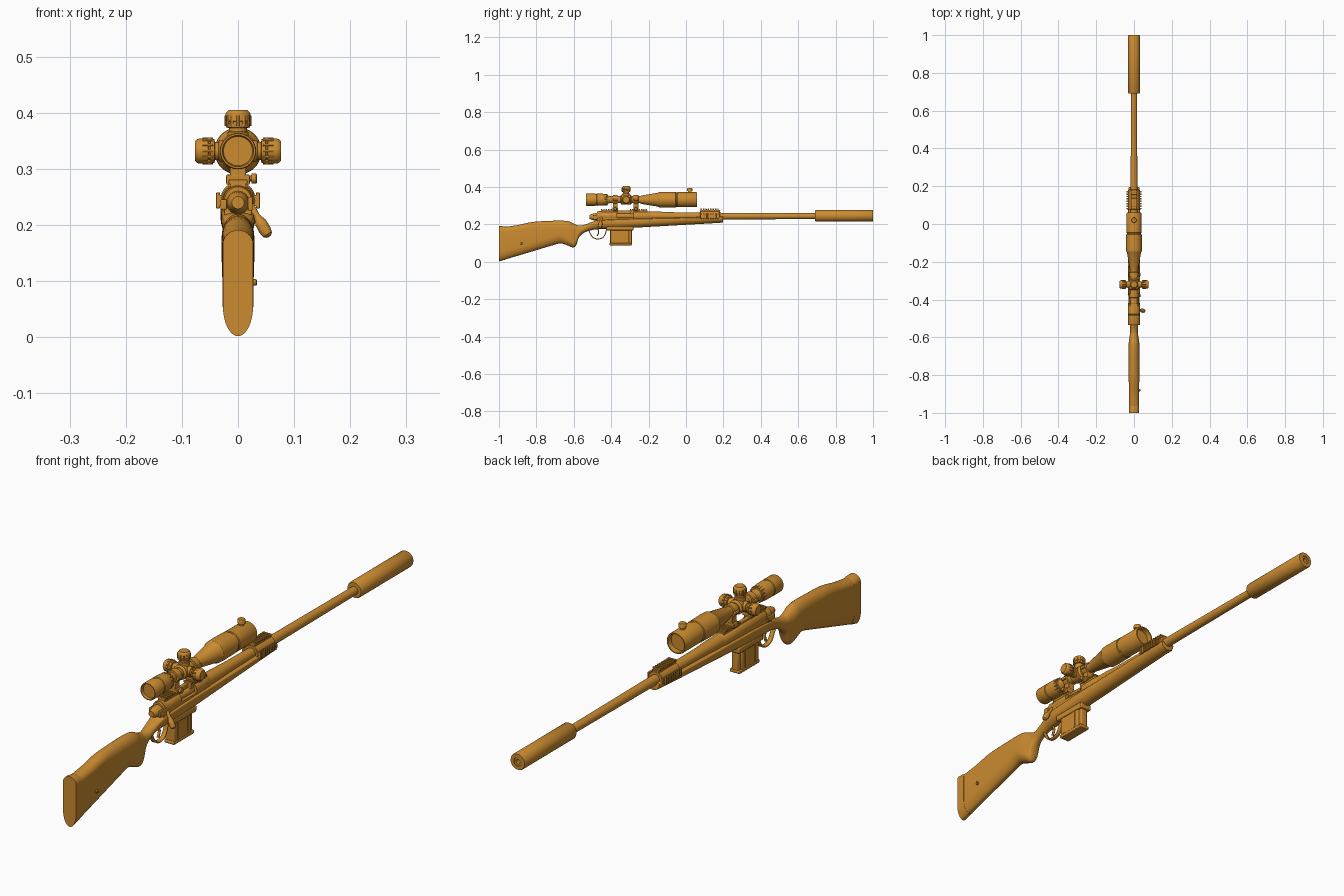
import bpy, bmesh, math
from mathutils import Vector

if "Cube" in bpy.data.objects:
    bpy.data.objects.remove(bpy.data.objects["Cube"])

mat = bpy.data.materials.new("ochre")
mat.diffuse_color = (0.6, 0.26, 0.03, 1)
mat.use_nodes = True
mat.node_tree.nodes["Principled BSDF"].inputs["Base Color"].default_value = mat.diffuse_color


def finish(name, bm):
    bmesh.ops.remove_doubles(bm, verts=bm.verts, dist=1e-5)
    bmesh.ops.recalc_face_normals(bm, faces=bm.faces)
    me = bpy.data.meshes.new(name)
    bm.to_mesh(me)
    bm.free()
    me.materials.append(mat)
    ob = bpy.data.objects.new(name, me)
    bpy.context.collection.objects.link(ob)
    return ob


def skin_rings(name, rings, caps=True):
    bm = bmesh.new()
    vs = [[bm.verts.new(p) for p in r] for r in rings]
    n = len(vs[0])
    for a, b in zip(vs, vs[1:]):
        for i in range(n):
            j = (i + 1) % n
            bm.faces.new((a[i], a[j], b[j], b[i]))
    if caps:
        bm.faces.new(vs[0])
        bm.faces.new(vs[-1])
    return finish(name, bm)


def lathe(name, origin, axis, prof, n=32):
    """Revolve (distance, radius) pairs about an axis from origin."""
    o, q = Vector(origin), Vector(axis).to_track_quat('Z', 'Y')
    rings = []
    for t, r in prof:
        r = max(r, 1e-4)
        rings.append([o + q @ Vector((r * math.cos(2 * math.pi * i / n),
                                      r * math.sin(2 * math.pi * i / n), t)) for i in range(n)])
    return skin_rings(name, rings)


def box(name, lo, hi, bevel=0.002):
    bm = bmesh.new()
    bmesh.ops.create_cube(bm, size=1)
    for v in bm.verts:
        v.co = [(a + b) / 2 + c * (b - a) for a, b, c in zip(lo, hi, v.co)]
    ob = finish(name, bm)
    if bevel:
        m = ob.modifiers.new("bevel", 'BEVEL')
        m.width, m.segments = bevel, 2
    return ob


def section(y, zb, zt, w, rb, rt, n=16):
    """Upright oval section: elliptical bottom and top, straight sides."""
    k = min(1, (zt - zb) / (rb + rt))
    rb, rt = rb * k, rt * k
    top = [(w * math.cos(math.pi * i / n), zt - rt + rt * math.sin(math.pi * i / n)) for i in range(n + 1)]
    bot = [(-w * math.cos(math.pi * i / n), zb + rb - rb * math.sin(math.pi * i / n)) for i in range(n + 1)]
    return [(x, y, z) for x, z in top + bot]


def smooth_keys(keys, steps=4):
    out = []
    for i in range(len(keys) - 1):
        p = [keys[max(0, min(len(keys) - 1, i + d))] for d in (-1, 0, 1, 2)]
        for s in range(steps):
            t = s / steps
            out.append([0.5 * (2 * b + (c - a) * t + (2 * a - 5 * b + 4 * c - d) * t * t
                               + (3 * b - a - 3 * c + d) * t ** 3) for a, b, c, d in zip(*p)])
    return out + [keys[-1]]


def ribbon(name, pts, hw, thick):
    """Flat strip following (y, z) points."""
    bm = bmesh.new()
    rows = [[bm.verts.new((x, y, z)) for x in (-hw, hw)] for y, z in smooth_keys(pts)]
    for a, b in zip(rows, rows[1:]):
        bm.faces.new((a[0], a[1], b[1], b[0]))
    ob = finish(name, bm)
    m = ob.modifiers.new("thickness", 'SOLIDIFY')
    m.thickness, m.offset = thick, 0
    return ob


Y, SZ, BZ = (0, 1, 0), 0.332, 0.244   # long axis, scope height, bore height

# Stock: y, bottom, top, half width, bottom rounding, top rounding
stock = [(-.965, .013, .187, .027, .05, .025), (-.9, .032, .196, .027, .05, .025),
         (-.82, .056, .213, .028, .05, .03), (-.72, .086, .219, .029, .05, .04),
         (-.67, .098, .220, .029, .05, .04), (-.63, .086, .217, .028, .04, .04),
         (-.605, .077, .206, .025, .03, .04), (-.588, .086, .198, .022, .03, .03),
         (-.572, .130, .194, .021, .025, .03), (-.545, .155, .197, .021, .025, .02),
         (-.5, .170, .214, .024, .03, .012), (-.45, .175, .226, .029, .03, .008),
         (-.3, .181, .232, .031, .03, .006), (0, .198, .238, .031, .03, .006),
         (.175, .208, .243, .029, .026, .006), (.197, .211, .243, .026, .024, .006)]
skin_rings("stock", [section(*k) for k in smooth_keys(stock)])
skin_rings("butt_pad", [section(-1, .002, .191, .027, .055, .025),
                        section(-.985, .006, .191, .0275, .055, .025),
                        section(-.962, .013, .187, .0275, .05, .025)])
lathe("stock_stud", (.02, -.88, .098), (1, 0, 0), [(0, .006), (.012, .006), (.014, .004)], 16)

# Barrel and silencer
lathe("barrel", (0, 0, BZ), Y, [(-.22, .025), (-.14, .024), (-.08, .021), (.2, .018), (.7, .0155)])
lathe("silencer", (0, 0, BZ + .002), Y, [(.69, .02), (.69, .028), (.695, .031), (.996, .031), (1, .029),
                                 (1, .016), (.998, .015), (.998, .008), (.93, .008)], 40)

# Receiver with ejection port
receiver = lathe("receiver", (0, 0, BZ), Y, [(-.475, .024), (-.47, .026), (-.2, .026), (-.195, .024)])
port = box("port_cutter", (.002, -.37, .238), (.06, -.28, .29), 0)
port.hide_render = True
port.hide_set(True)
m = receiver.modifiers.new("port", 'BOOLEAN')
m.object, m.solver = port, 'EXACT'
box("receiver_base", (-.024, -.475, .2), (.024, -.2, .236))

# Bolt, shroud and handle
lathe("bolt_shroud", (0, 0, BZ - .004), Y, [(-.515, .007), (-.515, .011), (-.505, .016), (-.49, .019), (-.47, .021)])
lathe("bolt_body", (0, 0, BZ), Y, [(-.475, .015), (-.27, .015)])
lathe("bolt_collar", (0, 0, BZ), Y, [(-.468, .027), (-.445, .027)])
lathe("bolt_handle", (.018, -.452, .243), (.5, -.12, -.86),
      [(0, .007), (.03, .0055), (.036, .007), (.045, .0105), (.06, .011), (.07, .009), (.074, .004)], 20)
box("safety_lever", (.018, -.497, .226), (.026, -.475, .25))
box("bolt_release", (-.031, -.485, .228), (-.02, -.445, .246))

# Magazine
box("magazine", (-.02, -.405, .095), (.02, -.305, .2), .004)
box("magazine_spine", (-.014, -.31, .095), (.014, -.29, .2), .004)
box("magazine_floor", (-.021, -.409, .088), (.021, -.288, .1), .003)
for s in (-1, 1):
    for y in (-.385, -.325):
        box("magazine_rib", (s * .0205 - .0015, y - .004, .1), (s * .0205 + .0015, y + .004, .175), 0)
box("magazine_well", (-.025, -.425, .168), (.025, -.28, .19), .004)

# Trigger group
ribbon("trigger_guard", [(-.425, .178), (-.431, .15), (-.447, .128), (-.475, .122), (-.498, .131),
                         (-.511, .15), (-.522, .172)], .008, .005)
ribbon("trigger", [(-.475, .185), (-.467, .16), (-.475, .137)], .004, .006)


# Rails: a base with evenly spaced teeth
def rail(name, y0, y1, lo, hi, side=0):
    n = round((y1 - y0) / .0125)
    for i in range(n + 1):
        a, b = y0, y1
        if i:
            a = y0 + (i - 1) * (y1 - y0) / n
            b = a + .0075
        if side == 0:
            w, z0, z1 = (.014, lo, hi - .006) if not i else (.017, hi - .007, hi)
            box(name, (-w, a, z0), (w, b, z1), 0 if not i else .001)
        else:
            x0, x1, h = (lo, hi - .006, .01) if not i else (hi - .007, hi, .014)
            xs = sorted((side * x0, side * x1))
            box(name, (xs[0], a, BZ - h), (xs[1], b, BZ + h), 0 if not i else .001)


rail("rear_rail", -.455, -.365, .255, .281)
rail("middle_rail", -.3, -.205, .255, .281)
box("rail_bridge", (-.013, -.37, .262), (.002, -.295, .274))
rail("front_rail_top", .078, .18, .252, .284)
for s in (-1, 1):
    rail("front_rail_side", .078, .18, .015, .039, s)
lathe("front_rail_band", (0, 0, BZ), Y, [(.076, .028), (.078, .03), (.18, .03), (.182, .028)], 16)

# Scope body
lathe("scope", (0, 0, SZ), Y, [
    (-.525, 0), (-.525, .026), (-.535, .028), (-.535, .031), (-.532, .0325), (-.485, .0325), (-.483, .0305),
    (-.479, .0305), (-.477, .0325), (-.445, .032), (-.43, .029), (-.418, .026), (-.417, .022), (-.41, .019),
    (-.245, .019), (-.235, .023), (-.15, .037), (-.145, .041), (-.125, .042), (-.055, .041), (-.053, .038),
    (-.047, .038), (-.045, .04), (.055, .04), (.06, .038), (.06, .034), (.04, .033), (.04, 0)], 48)
for i in range(16):
    a = 2 * math.pi * i / 16
    lathe("zoom_ring_ridge", (.0275 * math.cos(a), -.437, SZ + .0275 * math.sin(a)), Y,
          [(0, .003), (.018, .003)], 6)

# Scope rings with clamps and screws
for y in (-.378, -.268):
    lathe("scope_ring", (0, y, SZ), Y, [(-.013, .022), (-.012, .024), (.012, .024), (.013, .022)])
    box("ring_post", (-.014, y - .013, .28), (.014, y + .013, .322))
    box("ring_clamp", (-.021, y - .014, .272), (.021, y + .014, .29))
    lathe("clamp_screw", (.018, y, .283), (1, 0, 0), [(0, .005), (.006, .005), (.006, .009), (.014, .009), (.016, .007)], 12)
    for s in (-1, 1):
        box("ring_flange", (s * .0245 - .004, y - .012, SZ - .006), (s * .0245 + .004, y + .012, SZ + .006))

# Adjustment turrets: top, left and right
lathe("turret_housing", (0, -.32, SZ), Y, [(-.03, .02), (-.024, .027), (.024, .027), (.03, .02)])
for ax, extra in (((0, 0, 1), 0), ((1, 0, 0), .004), ((-1, 0, 0), .004)):
    o = Vector((0, -.32, SZ))
    d = Vector(ax)
    lathe("turret", o, ax, [(0, .019), (.034, .019), (.035, .016), (.041, .016), (.042, .021),
                            (.047, .0225), (.049, .0225), (.0495, .02), (.053, .02), (.0535, .0225),
                            (.065 + extra, .0225), (.069 + extra, .021), (.073 + extra, .017), (.073 + extra, .0001)])
    q = d.to_track_quat('Z', 'Y')
    for i in range(12):
        a = 2 * math.pi * i / 12
        p = o + q @ Vector((.0215 * math.cos(a), .0215 * math.sin(a), .045))
        lathe("turret_ridge", p, ax, [(0, .0028), (.018, .0028)], 6)

# Focus knob on the objective bell
lathe("focus_knob", (0, .02, SZ), (0, 0, 1), [(.03, .009), (.046, .009), (.047, .014), (.06, .014), (.063, .012)], 24)

# Smooth shading with sharp edges kept
bpy.ops.object.select_all(action='DESELECT')
for ob in bpy.context.scene.objects:
    if ob.type == 'MESH' and not ob.hide_render:
        ob.select_set(True)
        bpy.context.view_layer.objects.active = ob
bpy.ops.object.shade_smooth_by_angle(angle=math.radians(35))
